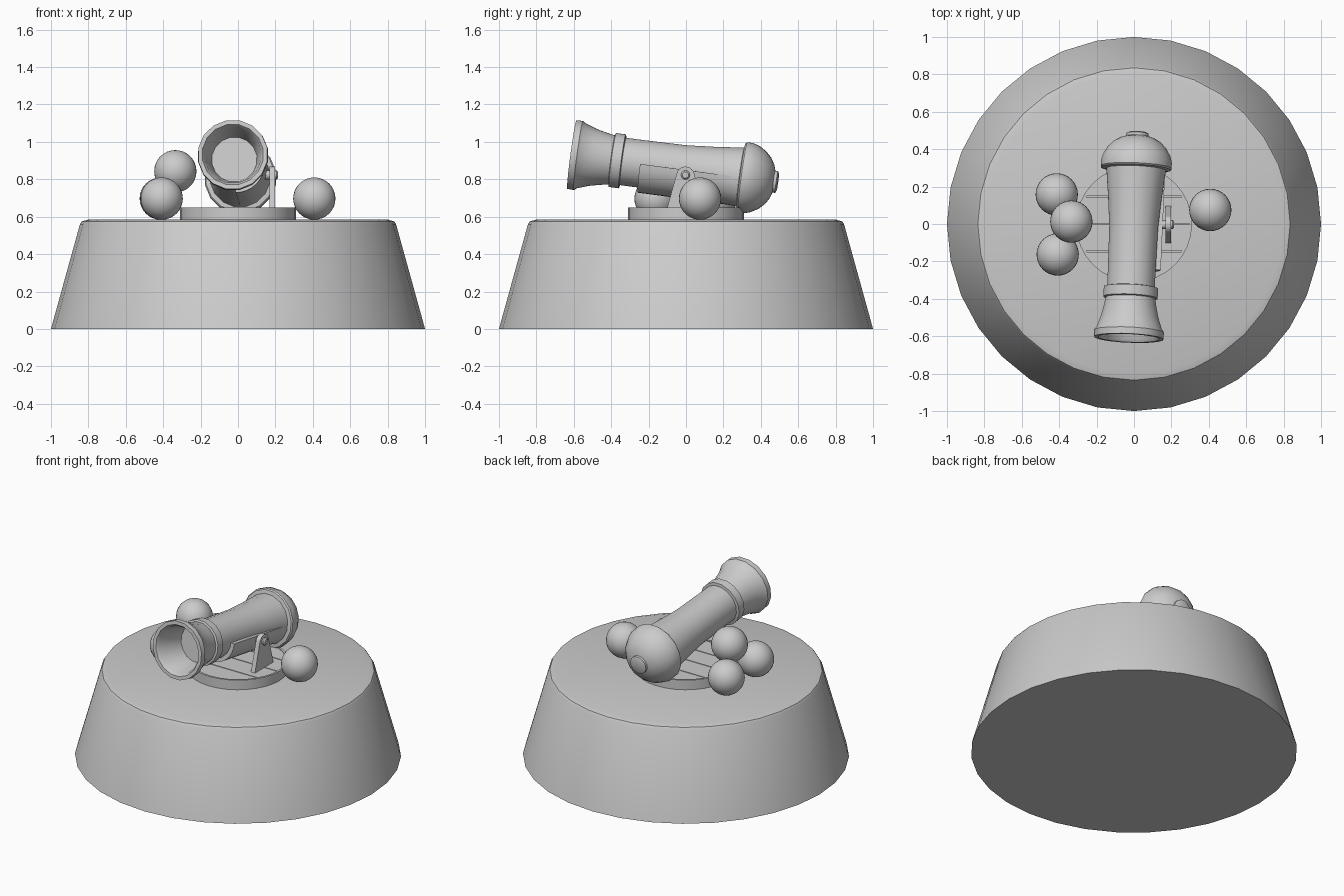
import bpy, bmesh
from math import sin, cos, pi, radians, sqrt
from mathutils import Matrix, Vector

if "Cube" in bpy.data.objects:
    bpy.data.objects.remove(bpy.data.objects["Cube"], do_unlink=True)

grey = bpy.data.materials.new("plain_grey")
grey.use_nodes = True
colour = (0.6, 0.6, 0.6, 1)
grey.diffuse_color = colour
grey.node_tree.nodes["Principled BSDF"].inputs["Base Color"].default_value = colour


def finish(name, bm, matrix=None, smooth=True):
    bmesh.ops.recalc_face_normals(bm, faces=bm.faces)
    mesh = bpy.data.meshes.new(name)
    bm.to_mesh(mesh)
    bm.free()
    mesh.materials.append(grey)
    obj = bpy.data.objects.new(name, mesh)
    bpy.context.collection.objects.link(obj)
    if matrix:
        obj.matrix_world = matrix
    if smooth:
        bpy.ops.object.select_all(action="DESELECT")
        obj.select_set(True)
        bpy.context.view_layer.objects.active = obj
        bpy.ops.object.shade_smooth_by_angle(angle=radians(32))
    return obj


def lathe(name, profile, sides, matrix=None, turn=0.0):
    """Revolve (radius, height) points about z, capping the ends."""
    bm = bmesh.new()
    rings = [[bm.verts.new((r * cos(2 * pi * i / sides + turn),
                            r * sin(2 * pi * i / sides + turn), h))
              for i in range(sides)] for r, h in profile]
    for a, b in zip(rings, rings[1:]):
        for i in range(sides):
            j = (i + 1) % sides
            bm.faces.new((a[i], a[j], b[j], b[i]))
    if profile[0] != profile[-1]:
        bm.faces.new(rings[0])
        bm.faces.new(rings[-1])
    else:
        bmesh.ops.remove_doubles(bm, verts=bm.verts, dist=1e-5)
    return finish(name, bm, matrix)


def prism(name, points, depth, matrix=None, smooth=False):
    """Extrude an outline in xy along z."""
    bm = bmesh.new()
    face = bm.faces.new([bm.verts.new((x, y, 0)) for x, y in points])
    new = bmesh.ops.extrude_face_region(bm, geom=[face])["geom"]
    bmesh.ops.translate(bm, vec=(0, 0, depth),
                        verts=[v for v in new if isinstance(v, bmesh.types.BMVert)])
    return finish(name, bm, matrix, smooth)


# Tapered base with a softened top edge
lathe("base", [(1, 0), (0.845, 0.56), (0.835, 0.575), (0.80, 0.585)], 32)

# Round deck: rim and planks
rim = 0.31
lathe("deck_rim", [(rim, 0.58), (rim, 0.65), (0.296, 0.65), (0.296, 0.58), (rim, 0.58)], 32)
lathe("deck_floor", [(0.298, 0.58), (0.298, 0.634)], 32)
plank = 0.148
for k in range(4):
    low, high = (k - 2) * plank + 0.003, (k - 1) * plank - 0.003
    ys = [low + (high - low) * i / 6 for i in range(7)]
    half = [(sqrt(max(0.297 ** 2 - y * y, 0.0004)), y) for y in ys]
    outline = half + [(-x, y) for x, y in reversed(half)]
    prism("deck_plank", outline, 0.02, Matrix.Translation((0, 0, 0.625)))

# Barrel frame: local z runs from the muzzle to the breech
start, end = Vector((-0.028, -0.61, 0.932)), Vector((0.02, 0.49, 0.785))
along = (end - start).normalized()
side = along.cross(Vector((0, 0, 1))).normalized()
up = side.cross(along)
frame = Matrix((side, up, along)).transposed().to_4x4()
frame.translation = start

# Barrel with bore, flared muzzle, ring, breech bulb and knob
lathe("barrel", [
    (0.122, 0.2), (0.152, 0.02), (0.165, 0), (0.188, 0), (0.19, 0.035), (0.178, 0.05),
    (0.157, 0.11), (0.143, 0.17), (0.135, 0.215), (0.148, 0.219), (0.148, 0.272),
    (0.13, 0.276), (0.13, 0.38), (0.133, 0.6), (0.145, 0.75), (0.162, 0.91),
    (0.186, 0.914), (0.193, 0.922), (0.193, 0.95), (0.183, 0.985), (0.16, 1.025),
    (0.128, 1.058), (0.092, 1.08), (0.06, 1.09), (0.06, 1.105), (0.045, 1.112),
], 16, frame, pi / 16)

# Quarter shell cradling one side of the barrel
steps = [-pi / 2 * i / 8 for i in range(9)]
shell = [(0.155 * cos(a), 0.155 * sin(a)) for a in steps]
shell += [(0.125 * cos(a), 0.125 * sin(a)) for a in reversed(steps)]
prism("cradle", shell, 0.535, frame @ Matrix.Translation((0, 0, 0.375)), True)

# Upright bracket with rounded head, and its pivot pin
to_side = Matrix(((0, 0, 1, 0), (1, 0, 0, 0), (0, 1, 0, 0), (0, 0, 0, 1)))
head = [(0.048 * cos(radians(a)), 0.82 + 0.048 * sin(radians(a))) for a in range(15, 166, 15)]
prism("bracket", [(-0.1, 0.64), (0.1, 0.64)] + head, 0.03,
      Matrix.Translation((0.168, -0.003, 0)) @ to_side)
lathe("pivot_pin", [(0.024, 0.12), (0.024, 0.207), (0.017, 0.215)], 12,
      Matrix.Translation((0, -0.003, 0.823)) @ to_side)

# Cannonballs: one alone, three stacked
for spot in [(0.408, 0.075, 0.697), (-0.413, 0.158, 0.697),
             (-0.408, -0.163, 0.697), (-0.335, 0.013, 0.843)]:
    bm = bmesh.new()
    bmesh.ops.create_uvsphere(bm, u_segments=32, v_segments=16, radius=0.113)
    finish("cannonball", bm, Matrix.Translation(spot))
